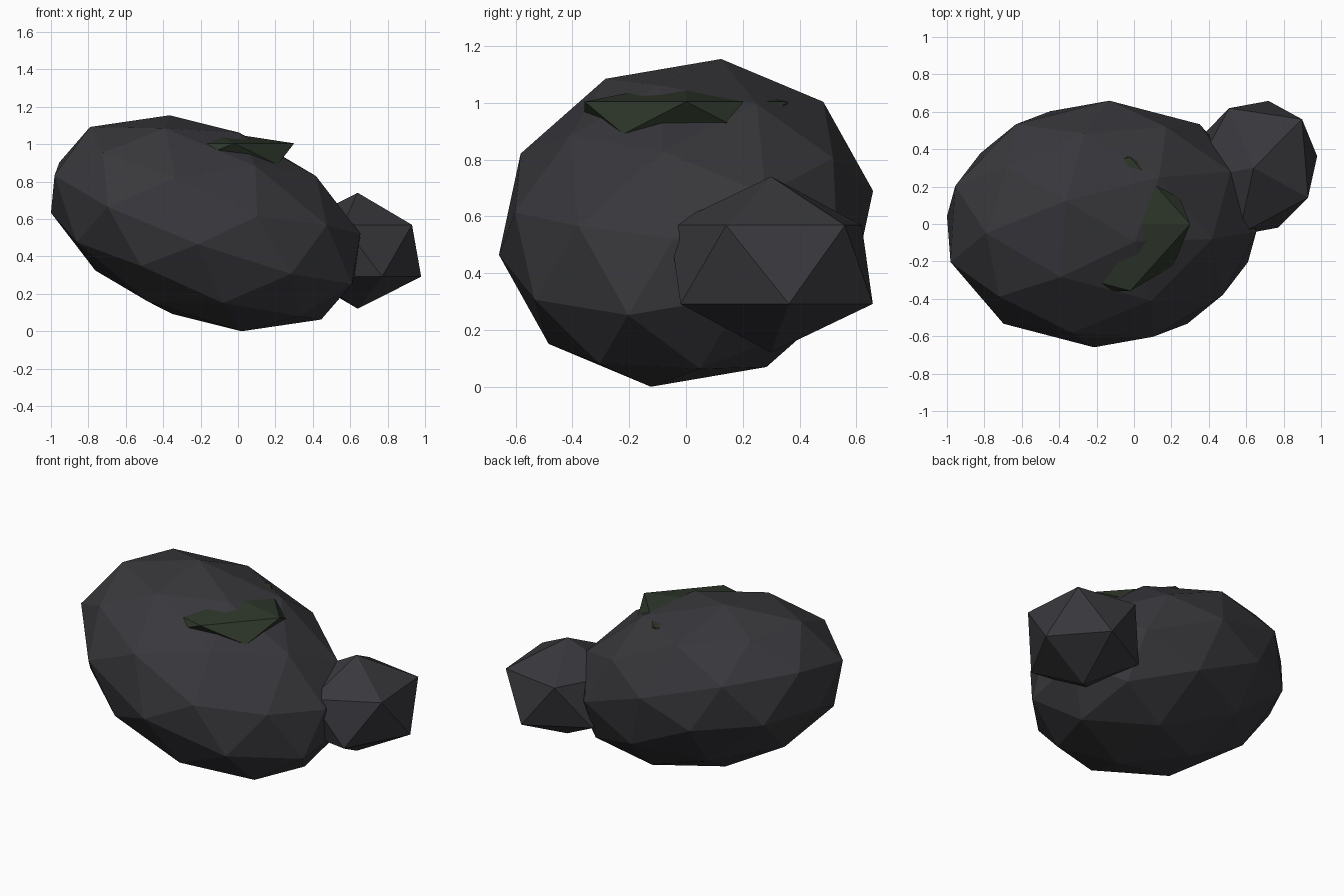
import bpy

cube = bpy.data.objects.get("Cube")
if cube:
    bpy.data.objects.remove(cube, do_unlink=True)


def make_material(name, color):
    mat = bpy.data.materials.new(name)
    mat.use_nodes = True
    mat.diffuse_color = color
    mat.node_tree.nodes["Principled BSDF"].inputs["Base Color"].default_value = color
    return mat


def faceted_stone(name, level, location, scale, rotation, mat):
    """Flat-shaded icosphere, stretched and turned into place."""
    bpy.ops.mesh.primitive_ico_sphere_add(
        subdivisions=level, radius=1, location=location, rotation=rotation)
    obj = bpy.context.object
    obj.name = name
    obj.scale = scale
    obj.data.materials.append(mat)
    bpy.ops.object.shade_flat()
    return obj


stone = make_material("dark_stone", (0.040, 0.040, 0.046, 1))
moss = make_material("dark_moss", (0.026, 0.037, 0.023, 1))

# Main boulder, tilted down towards its left end
faceted_stone("boulder", 2, (-0.173, 0, 0.577), (0.89, 0.67, 0.525), (0.18, 0.35, 0), stone)

# Small rock leaning on the low end
faceted_stone("small_rock", 1, (0.64, 0.3, 0.43), (0.37, 0.414, 0.31), (0, 0, -0.5), stone)

# Flat moss patch sunk into the top
faceted_stone("moss_patch", 1, (-0.163, 0, 0.947), (0.518, 0.42, 0.128), (0, 0, 0), moss)
